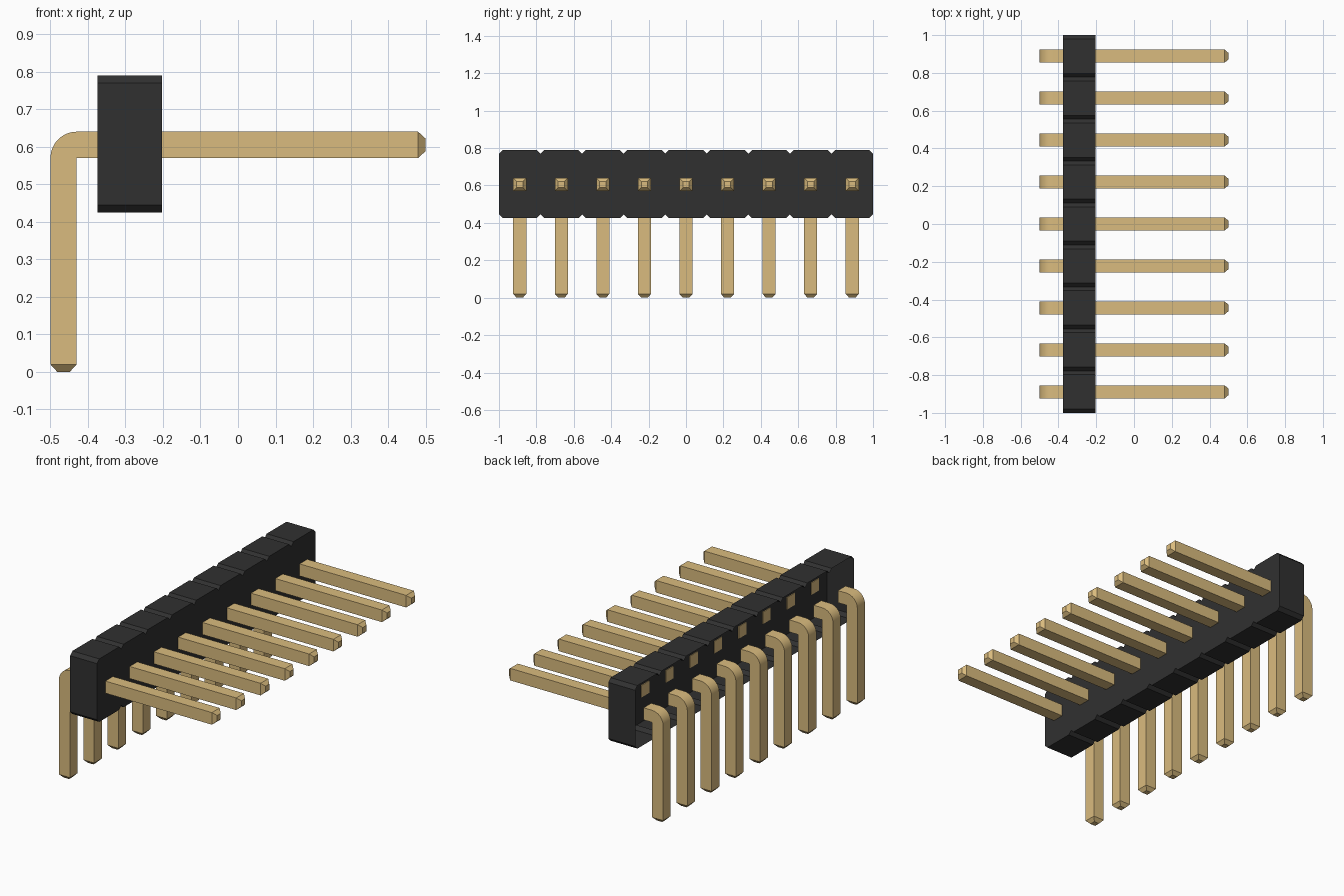
import bpy, bmesh, math
from mathutils import Vector

cube = bpy.data.objects.get("Cube")
if cube:
    bpy.data.objects.remove(cube, do_unlink=True)

COUNT, PITCH = 9, 2 / 9
HALF = 0.035                    # half the pin thickness
BACK, FRONT = -0.375, -0.203    # housing faces along x
LOW, HIGH, CUT = 0.425, 0.79, 0.02
AXIS = 0.605                    # height of the straight pins


def material(name, color):
    mat = bpy.data.materials.new(name)
    mat.use_nodes = True
    mat.diffuse_color = color
    bsdf = mat.node_tree.nodes["Principled BSDF"]
    bsdf.inputs["Base Color"].default_value = color
    bsdf.inputs["Roughness"].default_value = 0.6
    return mat


black = material("black plastic", (0.03, 0.03, 0.03, 1))
gold = material("gold metal", (0.70, 0.50, 0.21, 1))


def finish(name, bm, mat):
    bmesh.ops.recalc_face_normals(bm, faces=bm.faces)
    mesh = bpy.data.meshes.new(name)
    bm.to_mesh(mesh)
    bm.free()
    mesh.materials.append(mat)
    obj = bpy.data.objects.new(name, mesh)
    bpy.context.collection.objects.link(obj)
    return obj


def prism(bm, outline, offset):
    """Extrude a closed outline and return its starting face."""
    base = bm.faces.new([bm.verts.new(p) for p in outline])
    geom = bmesh.ops.extrude_face_region(bm, geom=[base], use_keep_orig=True)["geom"]
    verts = [g for g in geom if isinstance(g, bmesh.types.BMVert)]
    bmesh.ops.translate(bm, verts=verts, vec=offset)
    return base


def taper(bm, face, direction, length=0.02):
    """Extend a square end into a blunt tip."""
    new = bmesh.ops.extrude_discrete_faces(bm, faces=[face])["faces"][0]
    middle = new.calc_center_median()
    for v in new.verts:
        v.co = middle + (v.co - middle) * 0.48 + Vector(direction) * length


# Housing: notched outline, hollow and open toward the bends
bottom, top = [], []
for i in range(COUNT):
    start = -1 + i * PITCH
    for y, inset in ((start, CUT), (start + CUT, 0), (start + PITCH - CUT, 0)):
        bottom.append((BACK, y, LOW + inset))
        top.append((BACK, y, HIGH - inset))
bottom.append((BACK, 1, LOW + CUT))
top.append((BACK, 1, HIGH - CUT))
bm = bmesh.new()
opening = prism(bm, bottom + top[::-1], (FRONT - BACK, 0, 0))
bmesh.ops.recalc_face_normals(bm, faces=bm.faces)
bm.faces.remove(opening)
mesh_faces = bm.faces[:]
mesh = bpy.data.meshes.new("housing")
bm.to_mesh(mesh)
bm.free()
mesh.materials.append(black)
bpy.context.collection.objects.link(bpy.data.objects.new("housing", mesh))


def straight_pin(y):
    bm = bmesh.new()
    root = FRONT - 0.004
    square = [(root, y + a * HALF, AXIS + b * HALF)
              for a, b in ((-1, -1), (1, -1), (1, 1), (-1, 1))]
    prism(bm, square, (0.48 - root, 0, 0))
    bm.normal_update()
    end = max(bm.faces, key=lambda f: f.calc_center_median().x)
    taper(bm, end, (1, 0, 0))
    return bm


def bent_pin(y):
    bm = bmesh.new()
    inner, under, radius = -0.43, AXIS - HALF, 2 * HALF
    arc = [(inner - radius * math.cos(t), y - HALF, under + radius * math.sin(t))
           for t in (math.pi / 2 * k / 8 for k in range(9))]
    outline = [(inner - radius, y - HALF, 0.02)] + arc + [
        (BACK, y - HALF, AXIS + HALF), (BACK, y - HALF, under),
        (inner, y - HALF, under), (inner, y - HALF, 0.02)]
    prism(bm, outline, (0, 2 * HALF, 0))
    end = min(bm.faces, key=lambda f: f.calc_center_median().z)
    taper(bm, end, (0, 0, -1))
    return bm


# One straight and one bent pin piece per housing segment
for i in range(COUNT):
    y = -1 + (i + 0.5) * PITCH
    finish(f"straight_pin_{i + 1}", straight_pin(y), gold)
    leg = finish(f"bent_pin_{i + 1}", bent_pin(y), gold)
    bpy.context.view_layer.objects.active = leg
    bpy.ops.object.select_all(action="DESELECT")
    leg.select_set(True)
    bpy.ops.object.shade_smooth_by_angle(angle=math.radians(20))
